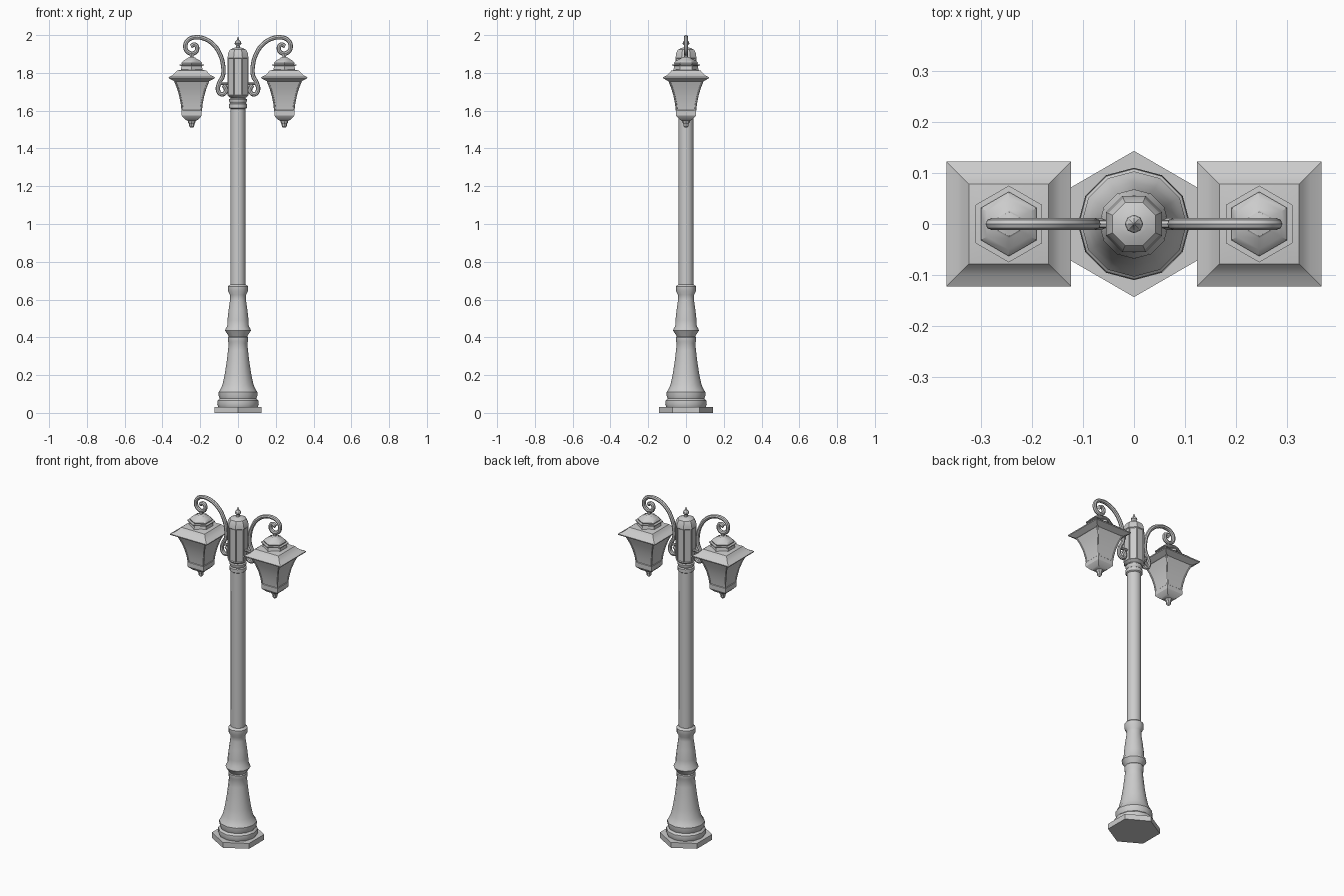
import bpy, bmesh, math
from mathutils import Vector

if "Cube" in bpy.data.objects:
    bpy.data.objects.remove(bpy.data.objects["Cube"])

LX = 0.245  # lantern distance from the post


def finish(ob, angle=30):
    bpy.ops.object.select_all(action='DESELECT')
    bpy.context.view_layer.objects.active = ob
    ob.select_set(True)
    bpy.ops.object.shade_smooth_by_angle(angle=math.radians(angle))
    return ob


def lathe(name, profile, sides, turn=0.0, x=0.0, angle=30, panels=None):
    """Revolve (radius, z) points around a vertical axis at x."""
    bm = bmesh.new()
    rings = []
    for r, z in profile:
        rings.append([bm.verts.new((x + r * math.cos(turn + 2 * math.pi * i / sides),
                                    r * math.sin(turn + 2 * math.pi * i / sides), z))
                      for i in range(sides)])
    for a, b in zip(rings, rings[1:]):
        for i in range(sides):
            j = (i + 1) % sides
            bm.faces.new((a[i], a[j], b[j], b[i]))
    bm.faces.new(rings[0][::-1])
    bm.faces.new(rings[-1])
    bm.normal_update()
    if panels:
        tall = [f for f in bm.faces
                if max(v.co.z for v in f.verts) - min(v.co.z for v in f.verts) > panels]
        bmesh.ops.inset_individual(bm, faces=tall, thickness=0.006, depth=-0.004)
    me = bpy.data.meshes.new(name)
    bm.to_mesh(me)
    bm.free()
    ob = bpy.data.objects.new(name, me)
    bpy.context.collection.objects.link(ob)
    return finish(ob, angle)


def square(name, profile, x):
    return lathe(name, [(w * math.sqrt(2), z) for w, z in profile], 4, math.pi / 4, x)


def tube(name, points, radius, kind='NURBS', res=3):
    """Round bar swept along a path."""
    cu = bpy.data.curves.new(name, 'CURVE')
    cu.dimensions = '3D'
    cu.bevel_depth = radius
    cu.bevel_resolution = 2
    cu.resolution_u = res
    cu.use_fill_caps = True
    sp = cu.splines.new('BEZIER' if kind == 'BEZIER' else 'POLY')
    if kind == 'BEZIER':
        sp.bezier_points.add(len(points) - 1)
        for bp, p in zip(sp.bezier_points, points):
            bp.co = p
            bp.handle_left_type = bp.handle_right_type = 'AUTO'
    else:
        sp.points.add(len(points) - 1)
        for q, p in zip(sp.points, points):
            q.co = (*p, 1)
    ob = bpy.data.objects.new(name, cu)
    bpy.context.collection.objects.link(ob)
    bpy.ops.object.select_all(action='DESELECT')
    bpy.context.view_layer.objects.active = ob
    ob.select_set(True)
    bpy.ops.object.convert(target='MESH')
    return finish(bpy.context.object, 40)


# Hexagonal foot and turned pedestal
lathe("base_plate", [(0.143, 0), (0.143, 0.032)], 6, math.pi / 2)
lathe("pedestal", [(0.104, 0.03), (0.110, 0.045), (0.108, 0.065), (0.097, 0.075),
                   (0.102, 0.09), (0.103, 0.11), (0.093, 0.125), (0.082, 0.15),
                   (0.071, 0.20), (0.060, 0.27), (0.053, 0.33), (0.049, 0.37),
                   (0.053, 0.38), (0.053, 0.40), (0.049, 0.405), (0.055, 0.415),
                   (0.068, 0.435), (0.066, 0.445), (0.057, 0.46), (0.056, 0.49),
                   (0.049, 0.55), (0.042, 0.60), (0.042, 0.625), (0.053, 0.645),
                   (0.053, 0.67), (0.041, 0.68)], 12, angle=35)

# Shaft with collars below the head
lathe("shaft", [(0.040, 0.66), (0.040, 1.61), (0.047, 1.615), (0.047, 1.635),
                (0.041, 1.64), (0.047, 1.65), (0.047, 1.66), (0.041, 1.665),
                (0.041, 1.69)], 12, angle=35)

# Octagonal head with recessed panels, dome and spike
k = 1 / math.cos(math.pi / 8)
lathe("post_head", [(r * k, z) for r, z in
                    [(0.040, 1.668), (0.055, 1.68), (0.055, 1.88), (0.052, 1.905),
                     (0.042, 1.923), (0.025, 1.932), (0.010, 1.935)]],
      8, math.pi / 8, panels=0.1)
lathe("head_finial", [(0.012, 1.93), (0.009, 1.945), (0.018, 1.955), (0.016, 1.965),
                      (0.006, 1.975), (0.001, 1.992)], 8)

# Scroll path in x and z, from the lower curl to the upper curl
scroll = [(0.078, 1.735), (0.066, 1.72), (0.068, 1.695), (0.088, 1.687), (0.105, 1.705),
          (0.100, 1.745), (0.080, 1.785), (0.080, 1.847), (0.096, 1.90), (0.130, 1.95),
          (0.178, 1.981), (0.228, 1.988), (0.265, 1.973), (0.279, 1.94), (0.264, 1.909),
          (0.232, 1.905), (0.216, 1.928), (0.229, 1.950), (0.249, 1.941)]
# Lantern body: half width and height
body = [(0.050, 1.60), (0.054, 1.635), (0.063, 1.68), (0.075, 1.72), (0.090, 1.757)]

for side, s in (("left", -1), ("right", 1)):
    x = s * LX
    # Arm and its short link to the head
    tube(side + "_arm", [(s * px, 0, z) for px, z in scroll], 0.0115, 'BEZIER', 5)
    tube(side + "_arm_link", [(s * 0.05, 0, 1.745), (s * 0.095, 0, 1.745)], 0.008, 'POLY')

    # Square glass body with corner ribs
    square(side + "_lantern_body", body, x)
    for cx in (-1, 1):
        for cy in (-1, 1):
            tube(side + "_lantern_rib",
                 [(x + cx * w * 0.98, cy * w * 0.98, z) for w, z in body], 0.005, 'POLY')

    # Bottom cup and drop
    square(side + "_lantern_cup", [(0.020, 1.545), (0.034, 1.553), (0.050, 1.57),
                                   (0.053, 1.575), (0.053, 1.60), (0.048, 1.605)], x)
    lathe(side + "_lantern_drop", [(0.006, 1.51), (0.013, 1.517), (0.014, 1.53),
                                   (0.020, 1.538), (0.020, 1.55)], 8, x=x)

    # Flared square roof
    square(side + "_lantern_roof", [(0.086, 1.752), (0.095, 1.757), (0.121, 1.771),
                                    (0.122, 1.777), (0.100, 1.788), (0.086, 1.802),
                                    (0.078, 1.812), (0.050, 1.818)], x)
    # Hexagonal collar, plate and cap
    lathe(side + "_lantern_collar", [(0.068, 1.81), (0.062, 1.837), (0.075, 1.839),
                                     (0.075, 1.844), (0.060, 1.845), (0.063, 1.853),
                                     (0.050, 1.866), (0.028, 1.876), (0.024, 1.880),
                                     (0.010, 1.884), (0.010, 1.908)], 6, math.pi / 2, x)
